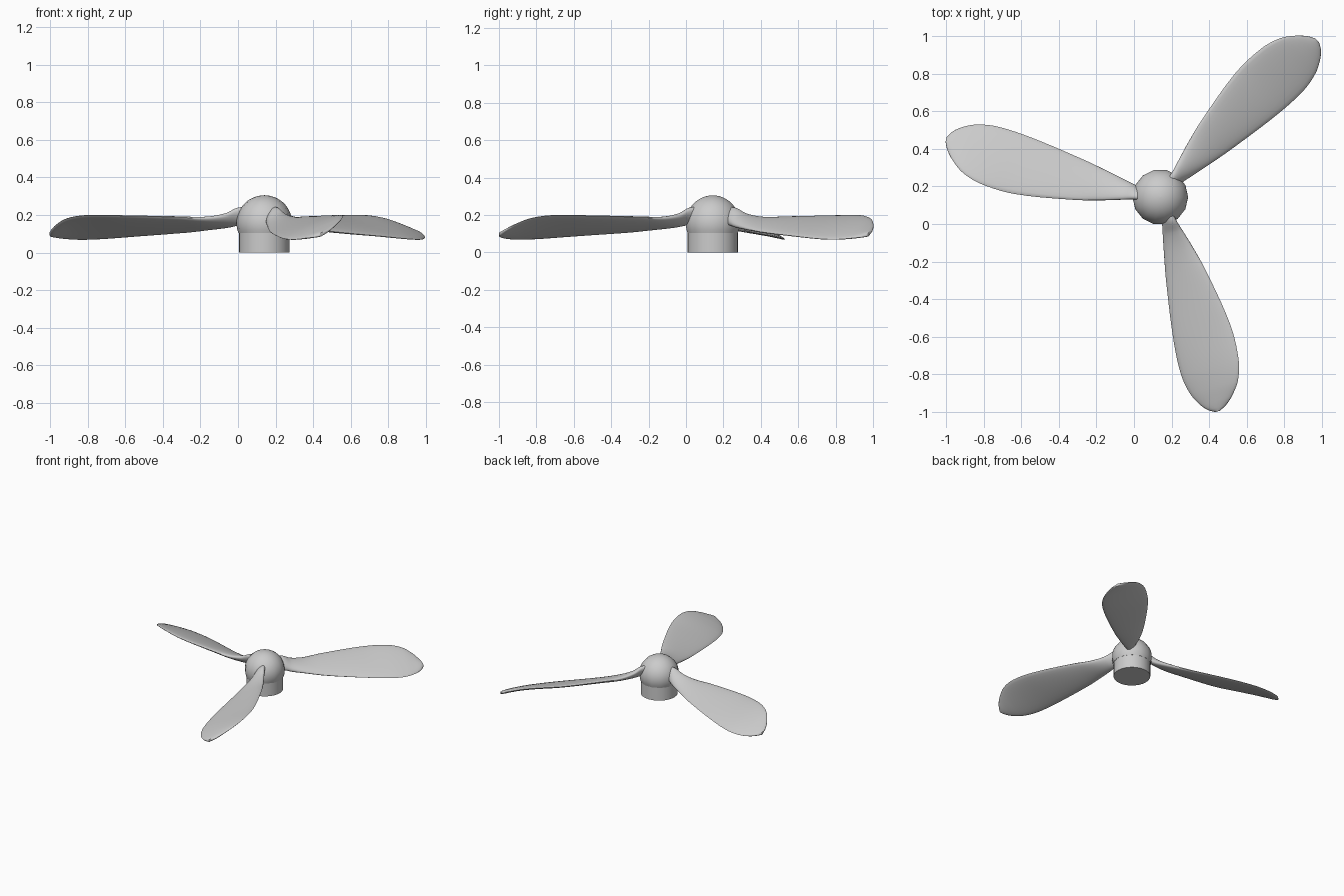
import bpy, bmesh, math

if "Cube" in bpy.data.objects:
    bpy.data.objects.remove(bpy.data.objects["Cube"])

CX, CY = 0.14, 0.143          # hub axis


def finish(name, bm, angle):
    bmesh.ops.recalc_face_normals(bm, faces=bm.faces)
    me = bpy.data.meshes.new(name)
    bm.to_mesh(me)
    bm.free()
    ob = bpy.data.objects.new(name, me)
    bpy.context.collection.objects.link(ob)
    bpy.ops.object.select_all(action='DESELECT')
    ob.select_set(True)
    bpy.context.view_layer.objects.active = ob
    bpy.ops.object.shade_smooth_by_angle(angle=math.radians(angle))
    return ob


def loft(rings):
    """Skin closed rings of points and cap both ends."""
    bm = bmesh.new()
    vs = [[bm.verts.new(p) for p in ring] for ring in rings]
    n = len(vs[0])
    for a, b in zip(vs, vs[1:]):
        for i in range(n):
            j = (i + 1) % n
            bm.faces.new((a[i], a[j], b[j], b[i]))
    bm.faces.new(vs[0])
    bm.faces.new(vs[-1])
    return bm


def lathe(name, profile, sides):
    rings = [[(r * math.cos(2 * math.pi * i / sides), r * math.sin(2 * math.pi * i / sides), z)
              for i in range(sides)] for r, z in profile]
    ob = finish(name, loft(rings), 40)
    ob.location = (CX, CY, 0)
    return ob


# Hub: short cylinder with a domed cap
lathe("hub_base", [(0.135, 0), (0.135, 0.106)], 28)
R, ZC = 0.148, 0.157
start = math.asin((0.104 - ZC) / R)
dome = []
for i in range(17):
    a = start + (math.radians(89) - start) * i / 16
    dome.append((R * math.cos(a), ZC + R * math.sin(a)))
lathe("hub_dome", dome, 14)

# Blade stations: radius, trailing t, leading t, trailing z, leading z, thickness
STATIONS = [
    (0.08, -0.024, 0.040, 0.168, 0.222, 0.080),
    (0.14, -0.028, 0.050, 0.165, 0.218, 0.078),
    (0.20, -0.040, 0.068, 0.147, 0.195, 0.060),
    (0.30, -0.060, 0.098, 0.130, 0.182, 0.047),
    (0.44, -0.086, 0.133, 0.111, 0.188, 0.040),
    (0.75, -0.129, 0.184, 0.087, 0.196, 0.036),
    (0.94, -0.138, 0.179, 0.073, 0.197, 0.033),
    (1.05, -0.118, 0.146, 0.070, 0.180, 0.030),
    (1.12, -0.083, 0.095, 0.075, 0.148, 0.028),
    (1.16, -0.048, 0.050, 0.083, 0.120, 0.026),
    (1.18, -0.014, 0.012, 0.090, 0.103, 0.020),
]


def smooth_stations(st, steps=5):
    """Cubic interpolation against radius with finite-difference slopes."""
    def slope(i, k):
        a, b = st[max(i - 1, 0)], st[min(i + 1, len(st) - 1)]
        return (b[k] - a[k]) / (b[0] - a[0])
    out = []
    for i in range(len(st) - 1):
        h = st[i + 1][0] - st[i][0]
        for s in range(steps):
            u = s / steps
            row = [st[i][0] + h * u]
            for k in range(1, 6):
                row.append((2*u**3 - 3*u*u + 1) * st[i][k] + (u**3 - 2*u*u + u) * h * slope(i, k)
                           + (3*u*u - 2*u**3) * st[i+1][k] + (u**3 - u*u) * h * slope(i + 1, k))
            out.append(row)
    out.append(list(st[-1]))
    return out


def section(r, t0, t1, z0, z1, th, n=24):
    ring = []
    for i in range(n):
        a = 2 * math.pi * i / n
        c, s = math.cos(a), math.sin(a)
        ring.append((r, (t0 + t1) / 2 + (t1 - t0) / 2 * c,
                     (z0 + z1) / 2 + (z1 - z0) / 2 * c + th / 2 * s))
    return ring


# Three twisted blades around the hub
for k in range(3):
    blade = finish(f"blade_{k + 1}", loft([section(*s) for s in smooth_stations(STATIONS)]), 60)
    blade.location = (CX, CY, 0)
    blade.rotation_euler = (0, 0, math.radians(-75 + 120 * k))
